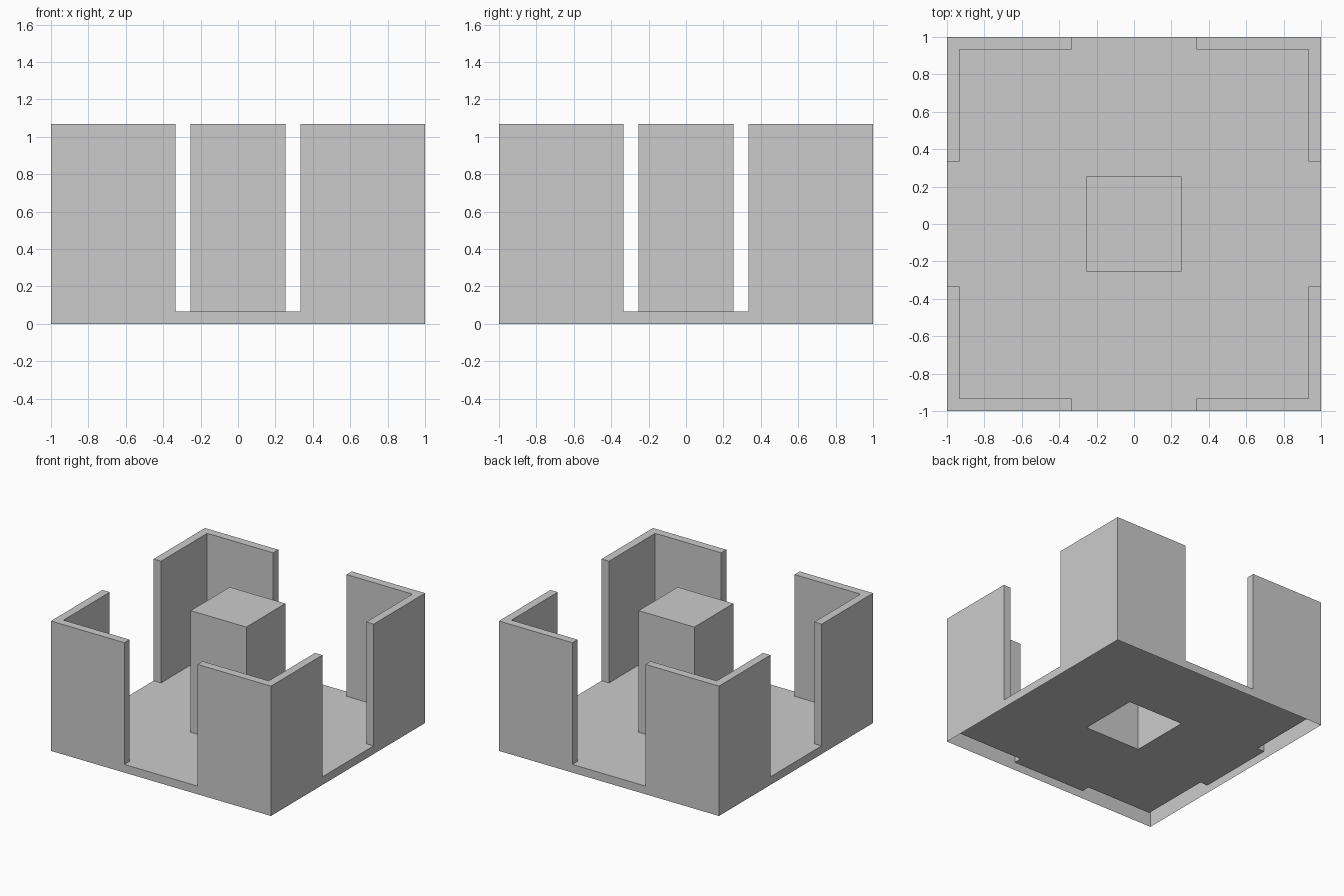
import bpy, bmesh

if "Cube" in bpy.data.objects:
    bpy.data.objects.remove(bpy.data.objects["Cube"])

T = 0.067          # floor level and wall thickness
TOP = 1.067        # top of walls and post
GAP = 0.333        # half width of the openings
POST = 0.253       # half width of the centre post
IN = 1 - T         # inner wall face


def make_object(name, quads):
    """Build an object from polygons, welding shared corners."""
    bm = bmesh.new()
    for q in quads:
        bm.faces.new([bm.verts.new(p) for p in q])
    bmesh.ops.remove_doubles(bm, verts=bm.verts, dist=1e-4)
    me = bpy.data.meshes.new(name)
    bm.to_mesh(me)
    bm.free()
    ob = bpy.data.objects.new(name, me)
    bpy.context.collection.objects.link(ob)
    return ob


def open_prism(name, outline, bottoms):
    """Capped shell with no underside; each side has its own bottom height."""
    polys = [[(x, y, TOP) for x, y in outline]]
    for i, (a, zb) in enumerate(zip(outline, bottoms)):
        b = outline[(i + 1) % len(outline)]
        polys.append([(*a, zb), (*b, zb), (*b, TOP), (*a, TOP)])
    return make_object(name, polys)


# Floor sheet: open under the corner walls and under the post
cuts = [-1, -IN, -GAP, -POST, POST, GAP, IN, 1]
polys = []
for x0, x1 in zip(cuts, cuts[1:]):
    for y0, y1 in zip(cuts, cuts[1:]):
        cx, cy = abs(x0 + x1) / 2, abs(y0 + y1) / 2
        wall = max(cx, cy) > IN and min(cx, cy) > GAP
        post = max(cx, cy) < POST
        if not (wall or post):
            polys.append([(x0, y0, T), (x1, y0, T), (x1, y1, T), (x0, y1, T)])

# Floor edge showing in the four openings
spans = [-GAP, -POST, POST, GAP]
for a, b in zip(spans, spans[1:]):
    for c, s in ((1, 0), (0, 1), (-1, 0), (0, -1)):
        def turn(x, y, z):
            return (c * x - s * y, s * x + c * y, z)
        polys.append([turn(1, a, 0), turn(1, b, 0), turn(1, b, T), turn(1, a, T)])
make_object("floor", polys)

# L-shaped corner walls, mirrored to all four corners
walls = open_prism(
    "corner_walls",
    [(1, GAP), (1, 1), (GAP, 1), (GAP, IN), (IN, IN), (IN, GAP)],
    [0, 0, T, T, T, T])
mod = walls.modifiers.new("mirror", 'MIRROR')
mod.use_axis = (True, True, False)
mod.use_mirror_merge = False

# Hollow centre post
open_prism("centre_post",
           [(-POST, -POST), (POST, -POST), (POST, POST), (-POST, POST)], [T] * 4)
